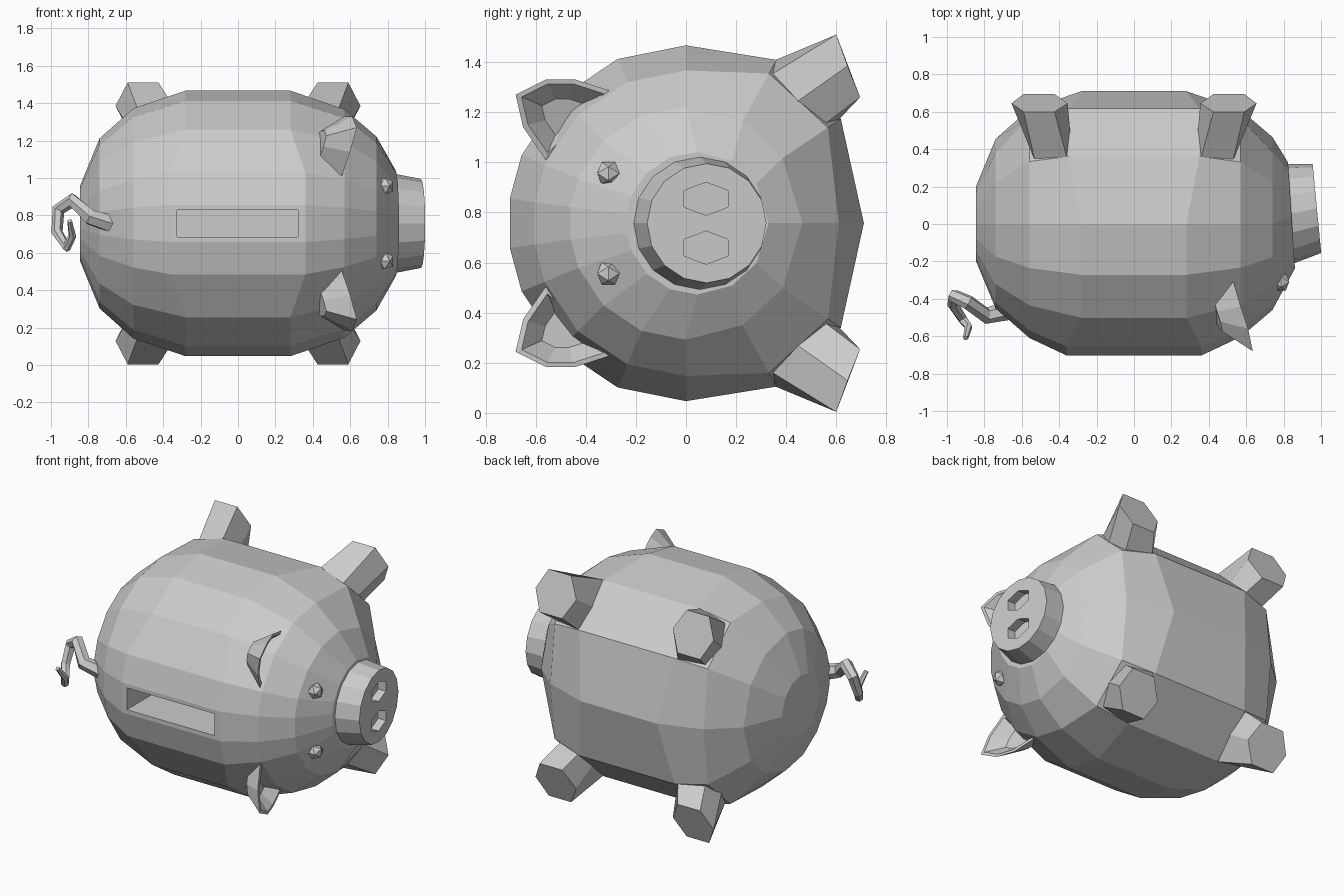
import bpy, bmesh
from math import sin, cos, radians, tau
from mathutils import Vector

if "Cube" in bpy.data.objects:
    bpy.data.objects.remove(bpy.data.objects["Cube"])

CZ = 0.757  # height of the mirror plane


def loft(name, rings):
    """Skin equal-length rings in order and cap both ends."""
    bm = bmesh.new()
    vs = [[bm.verts.new(p) for p in r] for r in rings]
    n = len(rings[0])
    for a, b in zip(vs, vs[1:]):
        for i in range(n):
            j = (i + 1) % n
            bm.faces.new((a[i], a[j], b[j], b[i]))
    bm.faces.new(vs[0])
    bm.faces.new(vs[-1])
    bmesh.ops.recalc_face_normals(bm, faces=bm.faces)
    me = bpy.data.meshes.new(name)
    bm.to_mesh(me)
    bm.free()
    ob = bpy.data.objects.new(name, me)
    bpy.context.collection.objects.link(ob)
    return ob


def flip(rings, sx=1, sz=1):
    return [[(p[0] * sx, p[1], CZ + (p[2] - CZ) * sz) for p in r] for r in rings]


def cut(target, cutter):
    m = target.modifiers.new("cut", 'BOOLEAN')
    m.operation = 'DIFFERENCE'
    m.solver = 'EXACT'
    m.object = cutter
    bpy.context.view_layer.objects.active = target
    bpy.ops.object.modifier_apply(modifier=m.name)
    bpy.data.objects.remove(cutter)


# body: barrel along x, swelling at the four legs, flattened round the slot
HALF = [0, 34, 61, 90, 112.5, 135, 157.5, 172]
ANGLES = HALF + [360 - a for a in reversed(HALF[1:])]


def body_ring(x, r, cy=0.0, tilt=0.0, leg=1.0, leg_dx=0.0, flat_dx=0.0):
    ring = []
    for a in ANGLES:
        f, dx = 1.0, 0.0
        if a in (34, 61, 299, 326):
            f, dx = leg, leg_dx
        elif 150 < a < 210:
            dx = flat_dx
        y = cy + r * f * cos(radians(a))
        ring.append((x + dx - tilt * y, y, CZ + r * f * sin(radians(a))))
    return ring


body = loft("body", [
    body_ring(-0.845, 0.20),
    body_ring(-0.74, 0.455),
    body_ring(-0.56, 0.615, leg=1.12),
    body_ring(-0.28, 0.71, leg=1.05, leg_dx=-0.07, flat_dx=-0.08),
    body_ring(0.28, 0.71, leg=1.05, leg_dx=0.07, flat_dx=0.08),
    body_ring(0.57, 0.61, leg=1.12),
    body_ring(0.74, 0.465),
    body_ring(0.845, 0.285, cy=0.045, tilt=0.066),
])

# coin slot
slot = [[(x, y, z) for x, z in ((-0.325, 0.685), (0.32, 0.685), (0.32, 0.83), (-0.325, 0.83))]
        for y in (-0.9, -0.3)]
cut(body, loft("slot_cutter", slot))


# snout: tilted tapered disc with two hexagonal nostrils
def disc(x, tilt, cy, r, n=16):
    pts = [(cy + r * cos(tau * i / n), CZ + r * sin(tau * i / n)) for i in range(n)]
    return [(x - tilt * y, y, z) for y, z in pts]


snout = loft("snout", [disc(0.78, 0.066, 0.055, 0.265), disc(0.842, 0.066, 0.055, 0.265),
                       disc(0.986, 0.096, 0.083, 0.238)])
for s in (1, -1):
    hexa = [(0.08 + 0.101 * sin(tau * i / 6), CZ + s * 0.0975 + 0.066 * cos(tau * i / 6))
            for i in range(6)]
    cut(snout, loft("nostril_cutter", [[(x - 0.096 * y, y, z) for y, z in hexa]
                                       for x in (0.93, 1.1)]))

# legs: hexagonal stubs flaring from the body
leg_base = [(0.36, 0.36, 1.41), (0.53, 0.34, 1.35), (0.57, 0.44, 1.24),
            (0.53, 0.55, 1.15), (0.36, 0.60, 1.16), (0.34, 0.48, 1.28)]
leg_tip = [(0.425, 0.60, 1.51), (0.59, 0.60, 1.51), (0.655, 0.645, 1.385),
           (0.59, 0.695, 1.26), (0.425, 0.695, 1.26), (0.355, 0.645, 1.385)]
for sx, end in ((1, "front"), (-1, "rear")):
    for sz, side in ((1, "left"), (-1, "right")):
        loft(f"{end}_leg_{side}", flip([leg_base, leg_tip], sx, sz))

# ears: scoops opening towards the snout
rim = [(0.635, -0.68, 1.27), (0.61, -0.56, 1.33), (0.57, -0.44, 1.33), (0.53, -0.30, 1.285),
       (0.52, -0.43, 1.13), (0.555, -0.56, 1.01), (0.60, -0.65, 1.14)]


def shrink(ring, centre, f):
    c = Vector(centre)
    return [tuple(c + (Vector(p) - c) * f) for p in ring]


ear = [shrink(rim, (0.34, -0.49, 1.19), 0.45), rim,
       shrink(rim, (0.59, -0.51, 1.21), 0.86),
       shrink(rim, (0.44, -0.49, 1.19), 0.45)]
for sz, side in ((1, "left"), (-1, "right")):
    loft("ear_" + side, flip(ear, 1, sz))
    # eyes
    bpy.ops.mesh.primitive_ico_sphere_add(subdivisions=1, radius=0.052,
                                          location=(0.785, -0.31, CZ + sz * 0.2))
    bpy.context.object.name = "eye_" + side
    bpy.context.object.rotation_euler = (0, radians(60), 0)

# curly tail: six-sided tapering tube
tail = [(-0.66, -0.46, 0.75, 1.1), (-0.79, -0.49, 0.79, 0.95), (-0.885, -0.42, 0.88, 0.85),
        (-0.96, -0.385, 0.83, 0.75), (-0.968, -0.43, 0.71, 0.65), (-0.915, -0.51, 0.63, 0.55),
        (-0.885, -0.55, 0.69, 0.45), (-0.90, -0.61, 0.77, 0.3)]
cu = bpy.data.curves.new("tail", 'CURVE')
cu.dimensions = '3D'
cu.bevel_depth = 0.047
cu.bevel_resolution = 1
cu.use_fill_caps = True
sp = cu.splines.new('POLY')
sp.points.add(len(tail) - 1)
for p, (x, y, z, r) in zip(sp.points, tail):
    p.co = (x, y, z, 1)
    p.radius = r
sp.use_smooth = False
bpy.context.collection.objects.link(bpy.data.objects.new("tail", cu))
